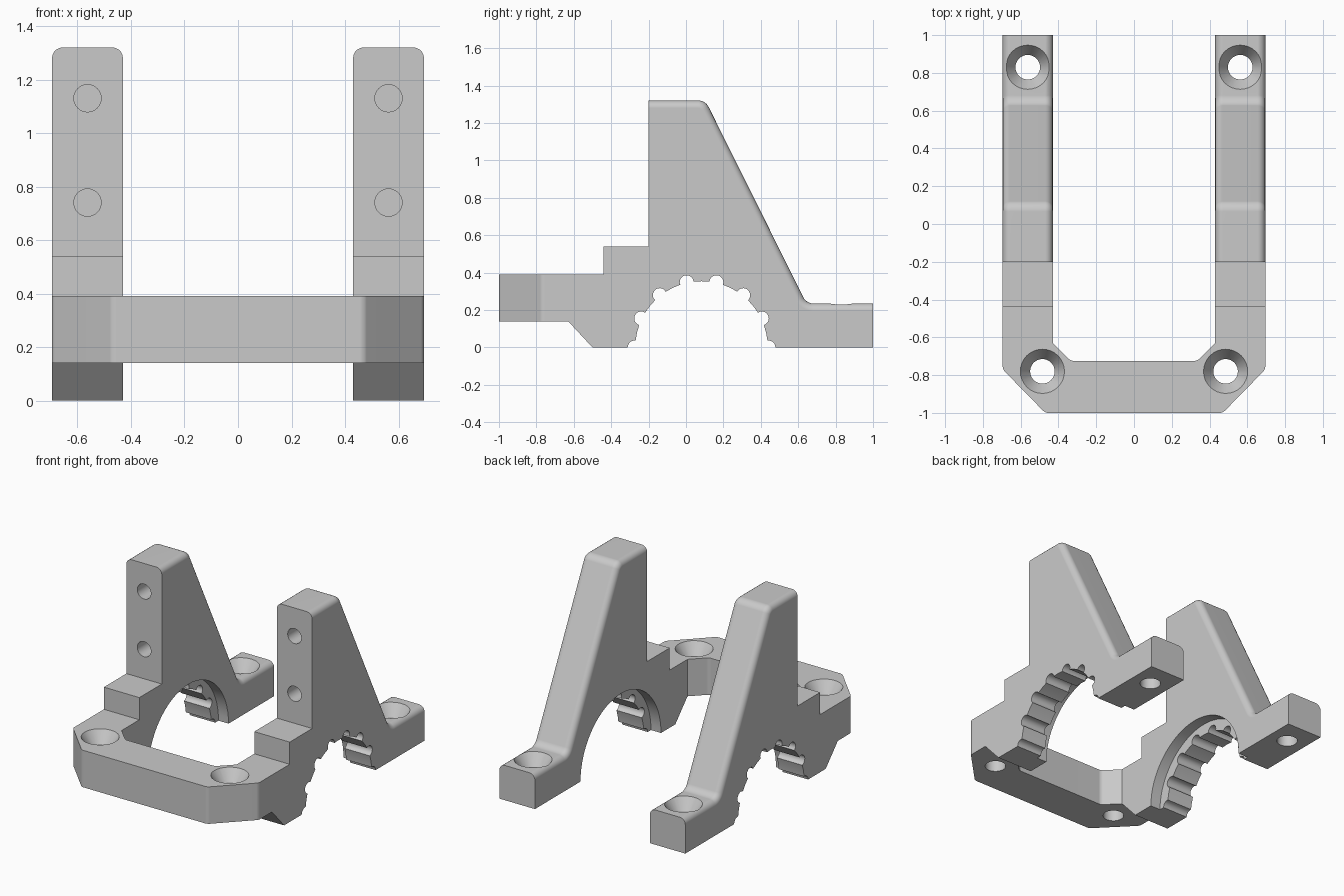
import bpy
import bmesh
from math import radians, pi, sin, cos
from mathutils import Vector

cube = bpy.data.objects.get("Cube")
if cube:
    bpy.data.objects.remove(cube, do_unlink=True)

X_IN, X_OUT = 0.43, 0.695      # inner and outer faces of an arm
X_MID = (X_IN + X_OUT) / 2
SLAB_LOW, SLAB_TOP, FOOT_TOP = 0.14, 0.39, 0.235


def fillet(prev, corner, nxt, radius, steps=6):
    """Points of an arc that rounds one corner of a 2D profile."""
    p, c, n = Vector(prev), Vector(corner), Vector(nxt)
    u, v = (p - c).normalized(), (n - c).normalized()
    half = u.angle(v) / 2
    centre = c + (u + v).normalized() * (radius / sin(half))
    reach = radius * cos(half) / sin(half)
    a, b = c + u * reach - centre, c + v * reach - centre
    arc = [a.lerp(b, i / steps).normalized() * radius for i in range(steps + 1)]
    return [tuple(centre + offset) for offset in arc]


def prism(name, outline, place, low, high, bevel_edges, radius, segments):
    """Extrude an outline from low to high and round the chosen edges."""
    bm = bmesh.new()
    rings = [[bm.verts.new(place(p, h)) for p in outline] for h in (low, high)]
    n = len(outline)
    for ring in rings:
        bm.faces.new(ring)
    for i in range(n):
        j = (i + 1) % n
        bm.faces.new((rings[0][i], rings[0][j], rings[1][j], rings[1][i]))
    bmesh.ops.recalc_face_normals(bm, faces=bm.faces)
    bmesh.ops.bevel(bm, geom=bevel_edges(bm, rings), offset=radius,
                    segments=segments, profile=0.5, affect='EDGES')
    mesh = bpy.data.meshes.new(name)
    bm.to_mesh(mesh)
    bm.free()
    obj = bpy.data.objects.new(name, mesh)
    bpy.context.collection.objects.link(obj)
    return obj


def apply(obj, mod):
    bpy.ops.object.select_all(action='DESELECT')
    obj.select_set(True)
    bpy.context.view_layer.objects.active = obj
    bpy.ops.object.modifier_apply(modifier=mod.name)


def combine(obj, other, operation):
    mod = obj.modifiers.new("combine", 'BOOLEAN')
    mod.operation, mod.solver, mod.object = operation, 'EXACT', other
    apply(obj, mod)
    bpy.data.objects.remove(other, do_unlink=True)


def drill(obj, start, end, r_start, r_end=None, sides=32):
    """Cut a round or conical hole between two points."""
    a, b = Vector(start), Vector(end)
    turn = (b - a).to_track_quat('Z', 'Y').to_euler()
    bpy.ops.mesh.primitive_cone_add(
        vertices=sides, radius1=r_start, radius2=r_end or r_start,
        depth=(b - a).length, location=(a + b) / 2, rotation=turn)
    cutter = bpy.context.object
    cutter.hide_render = True
    bpy.context.view_layer.update()
    combine(obj, cutter, 'DIFFERENCE')


# Upright arm: side profile with a rounded back ridge
ridge_top, ridge_foot, heel = (0.104, 1.32), (0.644, FOOT_TOP), (1, FOOT_TOP)
crest = (-0.2, 1.32)
ridge = ([crest] + fillet(crest, ridge_top, ridge_foot, 0.06)
         + fillet(ridge_top, ridge_foot, heel, 0.06) + [heel])
base = [(1, 0), (-0.5, 0), (-0.63, SLAB_LOW), (-0.63, SLAB_TOP),
        (-0.44, SLAB_TOP), (-0.44, 0.54), (-0.2, 0.54)]


def ridge_edges(bm, rings):
    return [bm.edges.get((r[i], r[i + 1]))
            for r in rings for i in range(len(ridge) - 1)]


bracket = prism("mounting_bracket", ridge + base,
                lambda p, h: (h, p[0], p[1]), X_IN, X_OUT,
                ridge_edges, 0.04, 5)

# Half of the front crossbar, with chamfered corners
bar = [(0, -1), (0.47, -1), (X_OUT, -0.77), (X_OUT, -0.55), (X_IN, -0.55),
       (X_IN, -0.63), (0.335, -0.725), (0, -0.725)]


def corner_edges(bm, rings):
    return [bm.edges.get((rings[0][i], rings[1][i])) for i in (1, 2, 6)]


crossbar = prism("front_crossbar", bar, lambda p, h: (p[0], p[1], h),
                 SLAB_LOW, SLAB_TOP, corner_edges, 0.015, 3)
combine(bracket, crossbar, 'UNION')

# Toothed bore: main bore, smooth inner recess and a ring of round notches
BORE_Y, PITCH = 0.083, 2 * pi / 14
drill(bracket, (0.3, BORE_Y, 0), (0.8, BORE_Y, 0), 0.354, sides=56)
drill(bracket, (0.3, BORE_Y, 0), (0.505, BORE_Y, 0), 0.43, sides=64)
for k in range(8):
    y, z = BORE_Y + 0.358 * cos(k * PITCH), 0.358 * sin(k * PITCH)
    drill(bracket, (0.45, y, z), (0.8, y, z), 0.037, sides=20)

# Countersunk mounting holes
for x, y, top in ((0.485, -0.78, SLAB_TOP), (X_MID, 0.83, FOOT_TOP)):
    drill(bracket, (x, y, -0.1), (x, y, 0.6), 0.065)
    drill(bracket, (x, y, top - 0.09), (x, y, top + 0.01), 0.0585, 0.1235)

# Blind holes in the front of the upright
for z in (0.74, 1.13):
    drill(bracket, (X_MID, -0.3, z), (X_MID, 0.05, z), 0.051)

# Open the centre cut and mirror to the other side
bm = bmesh.new()
bm.from_mesh(bracket.data)
centre = [f for f in bm.faces if all(abs(v.co.x) < 0.001 for v in f.verts)]
bmesh.ops.delete(bm, geom=centre, context='FACES')
bmesh.ops.remove_doubles(bm, verts=bm.verts, dist=0.0001)
bm.to_mesh(bracket.data)
bm.free()
mirror = bracket.modifiers.new("mirror", 'MIRROR')
mirror.merge_threshold = 0.001
apply(bracket, mirror)

# One plain grey finish
grey = bpy.data.materials.new("plain_grey")
grey.use_nodes = True
colour = (0.59, 0.59, 0.59, 1)
grey.diffuse_color = colour
grey.node_tree.nodes["Principled BSDF"].inputs["Base Color"].default_value = colour
bracket.data.materials.clear()
bracket.data.materials.append(grey)
for face in bracket.data.polygons:
    face.material_index = 0

bpy.ops.object.shade_smooth_by_angle(angle=radians(30))
normals = bracket.modifiers.new("flat_faces", 'WEIGHTED_NORMAL')
normals.keep_sharp = True
